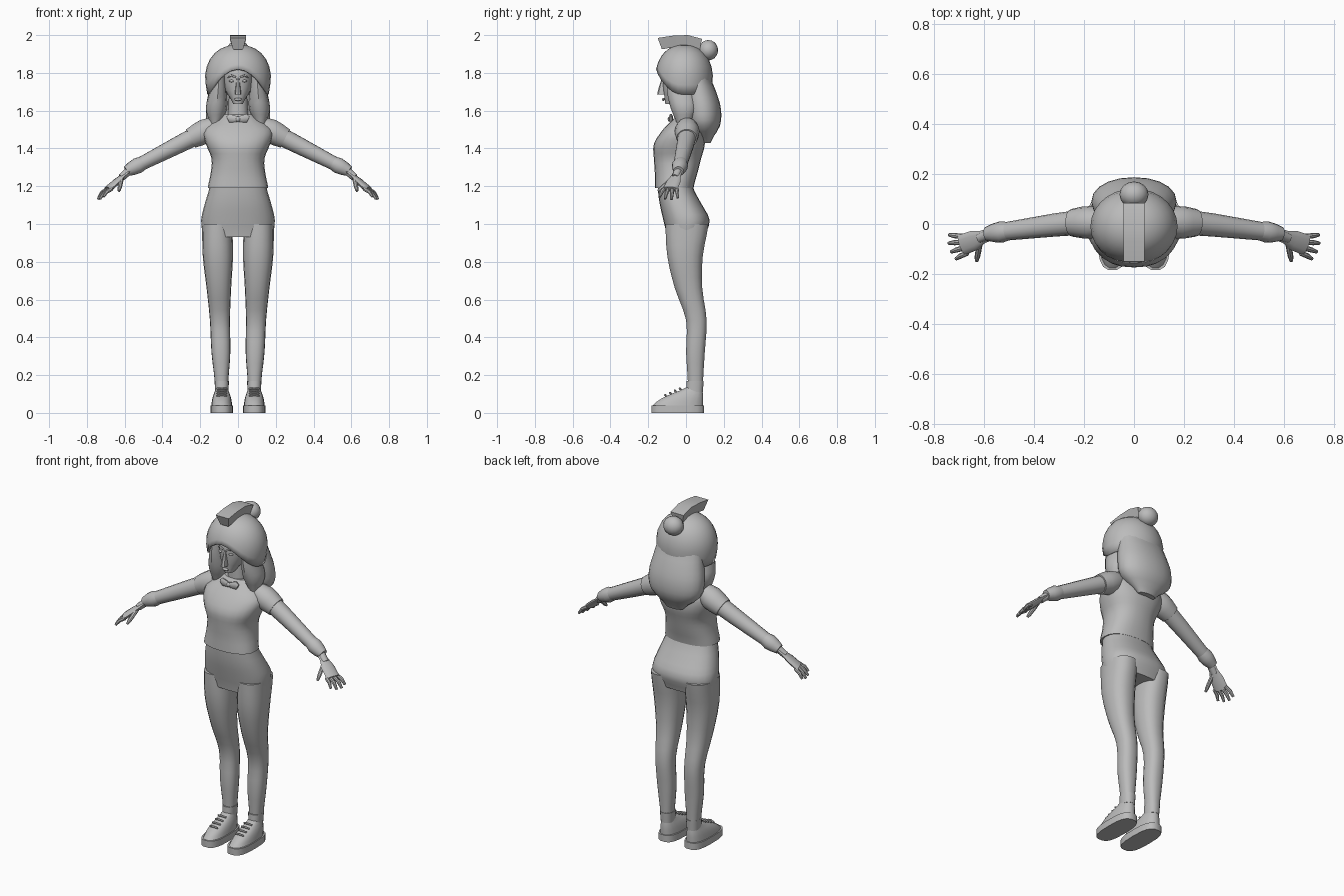
import bpy, bmesh, math
from mathutils import Vector

cube = bpy.data.objects.get("Cube")
if cube:
    bpy.data.objects.remove(cube, do_unlink=True)

shade = (0.5, 0.5, 0.5, 1)
grey = bpy.data.materials.new("plain grey")
grey.use_nodes = True
grey.diffuse_color = shade
grey.node_tree.nodes["Principled BSDF"].inputs["Base Color"].default_value = shade


def finish(name, bm):
    """Turn a bmesh into a smooth shaded object that keeps its sharp edges."""
    bmesh.ops.remove_doubles(bm, verts=bm.verts, dist=0.0005)
    bmesh.ops.recalc_face_normals(bm, faces=bm.faces)
    mesh = bpy.data.meshes.new(name)
    bm.to_mesh(mesh)
    bm.free()
    mesh.materials.append(grey)
    obj = bpy.data.objects.new(name, mesh)
    bpy.context.collection.objects.link(obj)
    bpy.ops.object.select_all(action='DESELECT')
    obj.select_set(True)
    bpy.context.view_layer.objects.active = obj
    bpy.ops.object.shade_smooth_by_angle(angle=math.radians(40))
    return obj


def skin(name, rings, caps=True):
    """Join closed rings of points into one surface."""
    bm = bmesh.new()
    rows = [[bm.verts.new(point) for point in ring] for ring in rings]
    for low, high in zip(rows, rows[1:]):
        for i in range(len(low)):
            bm.faces.new((low[i - 1], low[i], high[i], high[i - 1]))
    if caps:
        bm.faces.new(rows[0])
        bm.faces.new(rows[-1])
    return finish(name, bm)


def oval(center, across, along, sides, power=1):
    """Ring of points; a power below one makes it squarer."""
    ring = []
    for i in range(sides):
        angle = math.tau * i / sides
        c, s = math.cos(angle), math.sin(angle)
        ring.append(center + across * math.copysign(abs(c) ** power, c)
                    + along * math.copysign(abs(s) ** power, s))
    return ring


def sample(values, t):
    """Smooth curve through evenly spaced values, with t from zero to one."""
    last = len(values) - 1
    place = t * last
    i = min(int(place), last - 1)
    f = place - i
    a, b = values[i], values[i + 1]
    slope_a = (b - values[max(i - 1, 0)]) / 2
    slope_b = (values[min(i + 2, last)] - a) / 2
    ease = f * f * (3 - 2 * f)
    return a + (b - a) * ease + slope_a * f * (1 - f) ** 2 - slope_b * f * f * (1 - f)


def stack(name, bottom, top, widths, fronts, backs, xs=(0, 0), sides=18, power=0.85):
    """Upright form from evenly spaced half widths, front edges and back edges."""
    steps = 3 * (len(widths) - 1)
    rings = []
    for k in range(steps + 1):
        t = k / steps
        front, back = sample(fronts, t), sample(backs, t)
        center = Vector((sample(xs, t), (front + back) / 2, bottom + (top - bottom) * t))
        rings.append(oval(center, Vector((sample(widths, t), 0, 0)),
                          Vector((0, (back - front) / 2, 0)), sides, power))
    skin(name, rings)


def tube(name, points, widths, flatness=1.0, sides=10):
    """Limb along a path, with a half width at each point."""
    points = [Vector(p) for p in points]
    rings = []
    for i, point in enumerate(points):
        ahead = points[min(i + 1, len(points) - 1)] - points[max(i - 1, 0)]
        across = ahead.cross(Vector((0, 0, 1))).normalized()
        upward = across.cross(ahead).normalized()
        rings.append(oval(point, across * widths[i], upward * widths[i] * flatness, sides))
    skin(name, rings)


def ball(name, location, size):
    bm = bmesh.new()
    bmesh.ops.create_uvsphere(bm, u_segments=16, v_segments=10, radius=1)
    bmesh.ops.scale(bm, vec=size, verts=bm.verts)
    bmesh.ops.translate(bm, vec=location, verts=bm.verts)
    finish(name, bm)


# Trousers seat and sweater body
stack("hips", 0.93, 1.2, widths=(.185, .195, .175, .15), fronts=(-.1, -.12, -.14, -.15),
      backs=(.1, .125, .08, .035), sides=24)
stack("sweater", 1.19, 1.58, widths=(.16, .145, .14, .17, .18, .08),
      fronts=(-.165, -.165, -.17, -.17, -.12, -.05), backs=(.04, .06, .08, .1, .09, .06), sides=24)

# Neck, head and facial features
stack("neck", 1.54, 1.7, widths=(.055, .05), fronts=(-.05, -.05), backs=(.06, .06))
stack("head", 1.635, 1.86, widths=(.025, .07, .08, .075), fronts=(-.11, -.12, -.125, -.11),
      backs=(-.04, .08, .1, .1))
stack("nose", 1.685, 1.775, widths=(.017, .012, .008), fronts=(-.153, -.142, -.128),
      backs=(-.1, -.1, -.1), sides=8)
ball("lips", (0, -.12, 1.66), (.02, .008, .008))
ball("bow_knot", (0, -.085, 1.555), (.014, .012, .014))


def arm_point(side, x):
    """Centre line of the arm, bending forward past the elbow."""
    return (side * x, .006 - .13 * max(0, x - .24), 1.58 - .51 * x)


def build_side(side, label):
    def part(name):
        return label + "_" + name

    # Eye, brow, bow wing and front hair
    ball(part("eye"), (side * .033, -.114, 1.757), (.014, .01, .007))
    tube(part("brow"), [(side * .012, -.124, 1.778), (side * .035, -.12, 1.786),
                        (side * .055, -.106, 1.775)], (.005, .005, .003))
    tube(part("bow_wing"), [(side * .005, -.085, 1.555), (side * .045, -.08, 1.56),
                            (side * .055, -.08, 1.555)], (.008, .012, .008), flatness=2)
    stack(part("front_hair"), 1.52, 1.79, widths=(.025, .056, .045, .035),
          fronts=(-.045, -.08, -.1, -.1), backs=(.02, .06, .05, .05),
          xs=(side * .12, side * .1), sides=12, power=1)

    # Leg
    stack(part("leg"), 0.15, 1.0, widths=(.035, .05, .053, .065, .08, .08),
          fronts=(.01, 0, 0, -.06, -.1, -.11), backs=(.09, .1, .11, .087, .09, .12),
          xs=(side * .087, side * .11))

    # Shoe with sole, sock and laces
    foot = side * .086
    stack(part("sole"), 0, 0.04, widths=(.06, .06), fronts=(-.185, -.185), backs=(.097, .097),
          xs=(foot, foot), power=0.7)
    stack(part("shoe"), 0.04, 0.135, widths=(.055, .047, .03), fronts=(-.178, -.11, 0),
          backs=(.092, .092, .086), xs=(foot, foot))
    stack(part("sock"), 0.11, 0.17, widths=(.035, .038), fronts=(0, .003), backs=(.09, .094),
          xs=(foot, foot))
    for k in range(4):
        row = Vector((foot, -.105 + .026 * k, .09 + .0115 * k))
        half = Vector((.026, 0, 0))
        tube(f"{part('lace')}_{k + 1}", [row - half, row + Vector((0, -.006, .005)), row + half],
             (.005, .006, .005), sides=6)

    # Shoulder, sleeve and cuff
    for name, start, end, widths in (("shoulder", .13, .25, (.055, .066, .063, .055)),
                                     ("sleeve", .22, .53, (.05, .046, .041, .036)),
                                     ("cuff", .5, .59, (.036, .043, .038, .028))):
        tube(part(name), [arm_point(side, start + (end - start) * k / 3) for k in range(4)],
             widths, sides=14)

    # Palm, fanned fingers and thumb
    wrist, knuckles = Vector((.57, -.038, 1.288)), Vector((.688, -.084, 1.184))
    mirror = Vector((side, 1, 1))
    tube(part("palm"), [wrist.lerp(knuckles, t) * mirror for t in (0, .3, .6, 1)],
         (.026, .026, .04, .042), flatness=0.4, sides=12)
    tube(part("wrist"), [wrist * mirror, wrist.lerp(knuckles, .4) * mirror], (.022, .02))
    for k, length in enumerate((.85, 1, .95, .75)):
        root = knuckles + Vector((-.007 * k, .034 - .022 * k, .003))
        tip = root + Vector((.06, .008 - .013 * k, -.057)) * length
        bend = root.lerp(tip, .55) + Vector((.004, 0, .006))
        tube(f"{part('finger')}_{k + 1}", [p * mirror for p in (root, bend, tip)],
             (.011, .0105, .007), sides=8)
    base, end = Vector((.615, -.065, 1.245)), Vector((.63, -.148, 1.175))
    tube(part("thumb"), [base.lerp(end, t) * mirror for t in (0, .5, .8, 1)],
         (.012, .012, .011, .007), sides=8)


build_side(1, "left")
build_side(-1, "right")

# Back hair
stack("back_hair", 1.43, 1.79, widths=(.055, .155, .17, .155, .14), fronts=(.08, .01, -.01, -.02, -.02),
      backs=(.13, .18, .185, .16, .125), sides=20, power=0.95)

# Hat dome: the rim arches up over the face and drops at the sides
crown, belly, rows, sides = 1.95, 1.765, 8, 28
rings = []
for k in range(rows + 1):
    ring = []
    for i in range(sides):
        angle = math.tau * i / sides
        rim = 1.685 + .135 * max(0, -math.sin(angle)) ** 2.5
        z = rim + (crown - rim) * math.sin(k / rows * math.pi / 2)
        rise = max(0, z - belly) / (crown - belly)
        spread = max(0, 1 - rise ** 2.2) ** .45 - .9 * max(0, belly - z)
        ring.append((.175 * spread * math.cos(angle), -.01 + .153 * spread * math.sin(angle), z))
    rings.append(ring)
hat = skin("hat", rings, caps=False)
shell = hat.modifiers.new("thickness", 'SOLIDIFY')
shell.thickness = .014
shell.offset = -1

# Crest along the crown, narrower at its base
upper_edge = [(-.15, 1.985), (-.07, 1.997), (.01, 2), (.085, 1.98)]
skin("crest", [[(-.043, y, z), (.043, y, z), (.027, y * .85, z - .06), (-.027, y * .85, z - .06)]
               for y, z in upper_edge])

# Bobble at the back of the hat
ball("bobble", (0, .118, 1.92), (.058, .052, .054))
